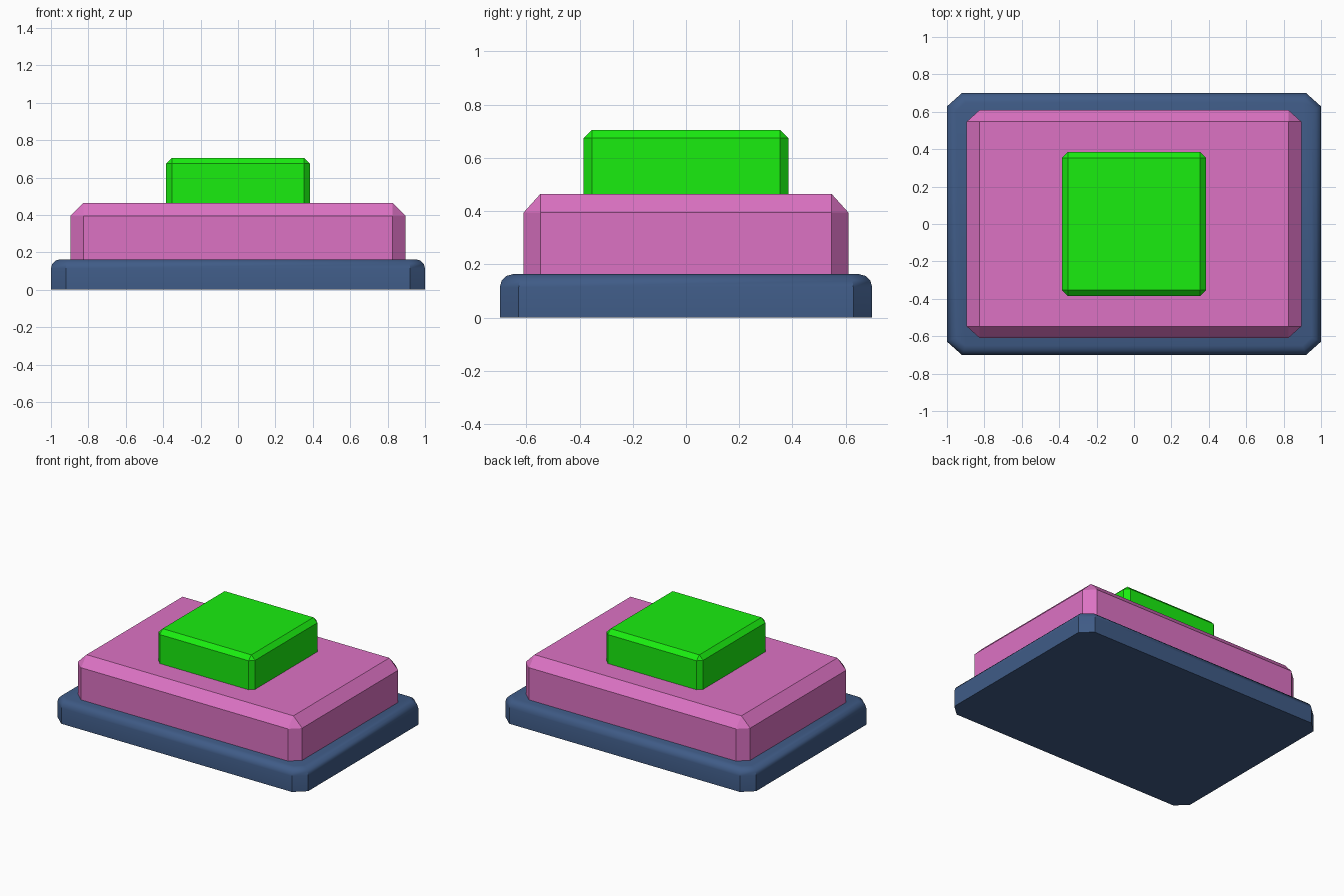
import bpy, bmesh

if "Cube" in bpy.data.objects:
    bpy.data.objects.remove(bpy.data.objects["Cube"])


def block(name, half_x, half_y, z0, z1, chamfer, color, y_ratio=1.0, top_bevel=True, round_top=0.0):
    """Box with chamfered corners; the top is chamfered with them or rounded afterwards."""
    bm = bmesh.new()
    bmesh.ops.create_cube(bm, size=1)
    for v in bm.verts:
        v.co.x *= 2 * half_x
        v.co.y *= 2 * half_y / y_ratio
        v.co.z = z0 if v.co.z < 0 else z1

    def is_top(e):
        return all(abs(v.co.z - z1) < 1e-5 for v in e.verts)

    def is_upright(e):
        return abs(e.verts[0].co.z - e.verts[1].co.z) > 1e-4

    edges = [e for e in bm.edges if is_upright(e) or (top_bevel and is_top(e))]
    bmesh.ops.bevel(bm, geom=edges, offset=chamfer, segments=1, affect='EDGES', profile=0.5)
    for v in bm.verts:
        v.co.y *= y_ratio
    if round_top:
        bmesh.ops.bevel(bm, geom=[e for e in bm.edges if is_top(e)], offset=round_top,
                        segments=3, affect='EDGES', profile=0.5)
    bmesh.ops.recalc_face_normals(bm, faces=bm.faces[:])
    # the chamfer offset is measured along the faces, so each side shows the same inset
    mesh = bpy.data.meshes.new(name)
    bm.to_mesh(mesh)
    bm.free()
    obj = bpy.data.objects.new(name, mesh)
    bpy.context.collection.objects.link(obj)
    mat = bpy.data.materials.new(name + "_color")
    mat.diffuse_color = (*color, 1)
    mat.use_nodes = True
    mat.node_tree.nodes["Principled BSDF"].inputs["Base Color"].default_value = mat.diffuse_color
    mesh.materials.append(mat)
    return obj


# Wide plinth with cut corners and a softly rounded top rim
base = block("base_plinth", 1.0, 0.70, 0.0, 0.163, 0.08, (0.05, 0.105, 0.24),
             y_ratio=0.89, top_bevel=False, round_top=0.05)
bpy.ops.object.select_all(action='DESELECT')
base.select_set(True)
bpy.context.view_layer.objects.active = base
bpy.ops.object.shade_smooth_by_angle(angle=0.611)

# Chamfered middle block
block("middle_block", 0.895, 0.61, 0.163, 0.465, 0.07, (0.72, 0.17, 0.55), y_ratio=0.9)

# Small chamfered button on top
block("top_button", 0.385, 0.385, 0.465, 0.705, 0.031, (0.01, 0.85, 0.005))
